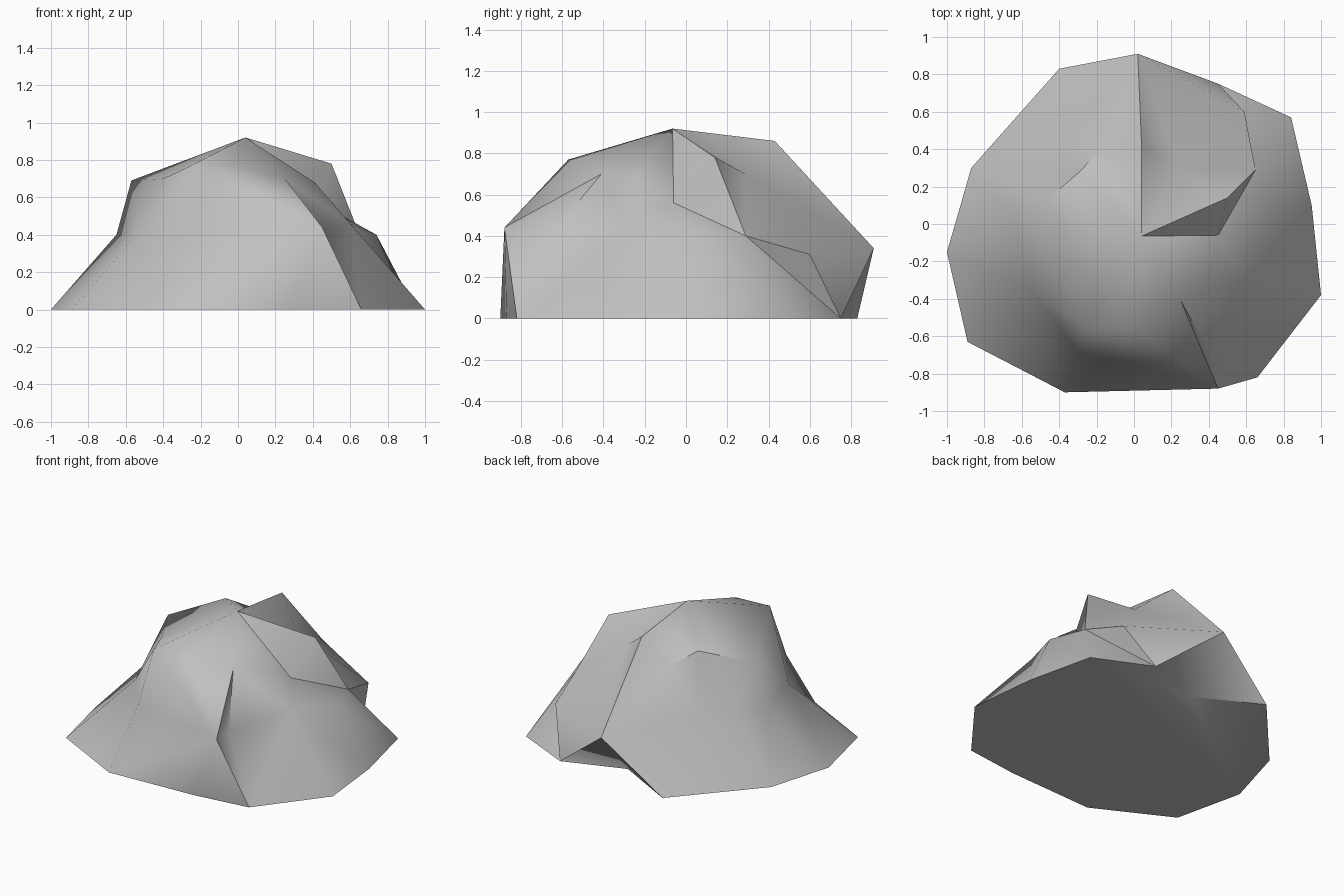
import bpy, bmesh, math

cube = bpy.data.objects.get("Cube")
if cube:
    bpy.data.objects.remove(cube, do_unlink=True)

# Plain stone material
stone = bpy.data.materials.new("grey_stone")
stone.use_nodes = True
grey = (0.53, 0.53, 0.53, 1)
stone.diffuse_color = grey
bsdf = stone.node_tree.nodes["Principled BSDF"]
bsdf.inputs["Base Color"].default_value = grey
bsdf.inputs["Roughness"].default_value = 0.9

# Twelve-sided rings, clockwise from the right front corner
foot = [(1.0, -.38), (.66, -.82), (.27, -.87), (-.37, -.90), (-.89, -.63), (-1.0, -.15),
        (-.87, .30), (-.40, .83), (.03, .60), (.45, .75), (.84, .57), (.95, .10)]
waist = [(.60, -.29, .46), (.39, -.66, .40), (.45, -.88, .44), (-.30, -.68, .40),
         (-.55, -.35, .39), (-.65, .04, .40), (-.53, .22, .41), (-.38, .40, .42),
         (.02, .91, .34), (.59, .60, .31), (.65, .29, .40), (.74, .05, .40)]
shoulder = [(.41, -.25, .68), (.25, -.41, .70), (0, -.55, .77), (-.25, -.57, .77),
            (-.40, -.27, .70), (-.57, .04, .69), (-.29, .28, .79), (-.16, .42, .70),
            (.04, .43, .86), (.24, .29, .70), (.50, .14, .78), (.45, -.06, .56)]
peak = (.04, -.065, .92)

bm = bmesh.new()
rings = [[bm.verts.new(p) for p in ring]
         for ring in ([(x, y, 0) for x, y in foot], waist, shoulder)]
top = bm.verts.new(peak)


def band(low, up, splits):
    """Join two rings with triangles; R rises along the ring, F falls."""
    for i, s in enumerate(splits):
        j = (i + 1) % len(low)
        if s == "R":
            tris = (low[i], up[j], low[j]), (low[i], up[i], up[j])
        else:
            tris = (low[i], up[i], low[j]), (up[i], up[j], low[j])
        for t in tris:
            bm.faces.new(t)


band(rings[0], rings[1], "FRFRFFRRFRRR")
band(rings[1], rings[2], "RFRFRFFFRFRF")

# Cap the peak and close the flat underside
for i in range(12):
    bm.faces.new((rings[2][i], top, rings[2][(i + 1) % 12]))
bm.faces.new(rings[0])
bmesh.ops.recalc_face_normals(bm, faces=bm.faces[:])

mesh = bpy.data.meshes.new("rock")
bm.to_mesh(mesh)
bm.free()
mesh.materials.append(stone)
rock = bpy.data.objects.new("rock", mesh)
bpy.context.collection.objects.link(rock)

# Soft facets with crisp ridges
bpy.ops.object.select_all(action="DESELECT")
rock.select_set(True)
bpy.context.view_layer.objects.active = rock
bpy.ops.object.shade_smooth_by_angle(angle=math.radians(50))
